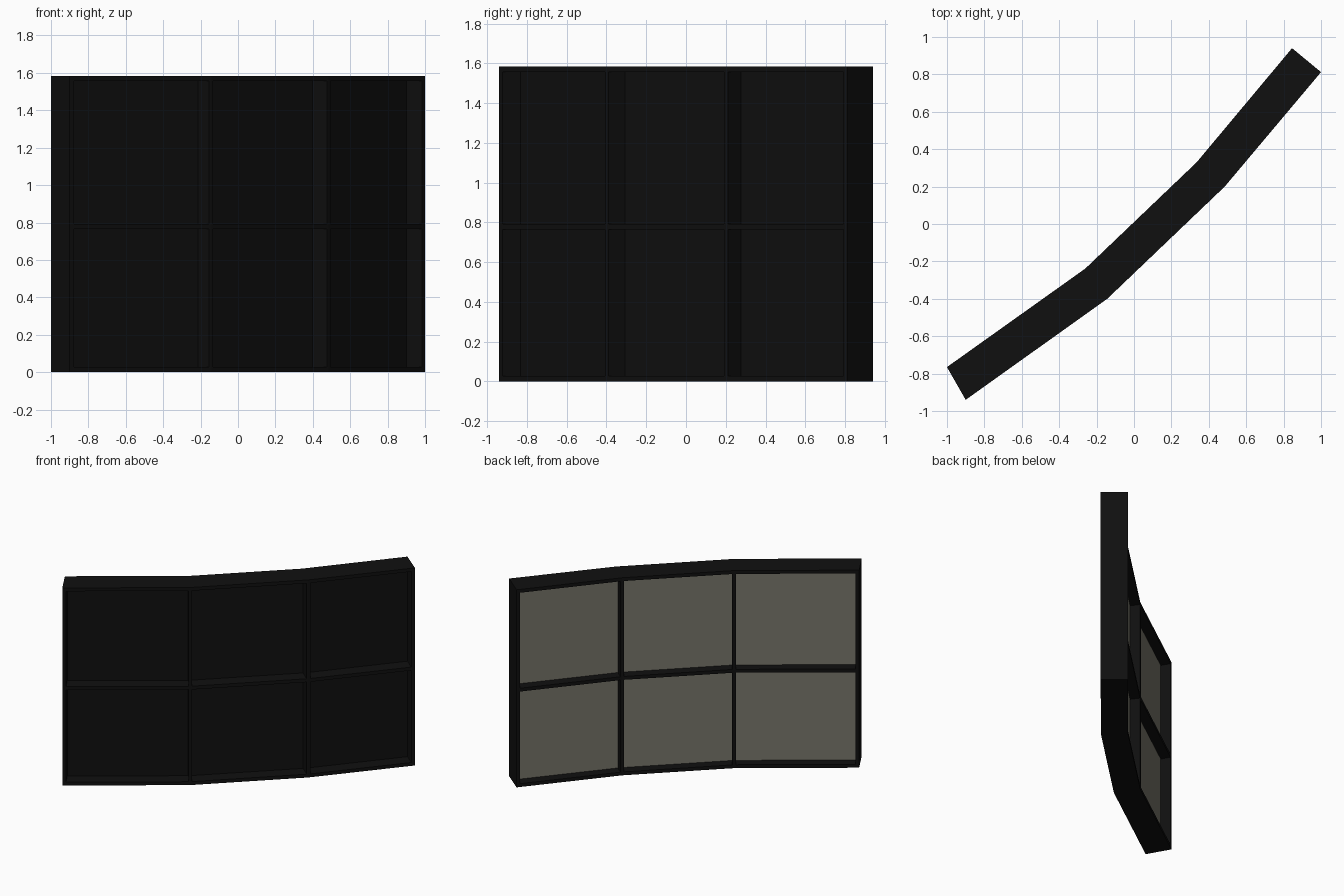
import bpy, bmesh
from mathutils import Vector

if "Cube" in bpy.data.objects:
    bpy.data.objects.remove(bpy.data.objects["Cube"])

# Plan of the faceted curve: matching stations along rear and front edges
BACK = [Vector(p) for p in ((-1.0, -0.765), (-0.26, -0.238), (0.335, 0.33), (0.845, 0.94))]
FRONT = [Vector(p) for p in ((-0.9, -0.94), (-0.143, -0.4), (0.485, 0.2), (1.0, 0.812))]
H = 1.584          # overall height
T = 0.027          # board thickness


def material(name, col):
    m = bpy.data.materials.new(name)
    m.diffuse_color = (*col, 1)
    m.use_nodes = True
    m.node_tree.nodes["Principled BSDF"].inputs["Base Color"].default_value = m.diffuse_color
    return m


black = material("black", (0.005, 0.005, 0.005))
tan = material("warm_grey", (0.185, 0.18, 0.145))


def plan(seg, dist, depth):
    """Point in plan: distance along a segment (negative = from its end), depth 0 rear to 1 front."""
    a = BACK[seg].lerp(FRONT[seg], depth)
    b = BACK[seg + 1].lerp(FRONT[seg + 1], depth)
    d = (b - a).normalized()
    return a + d * dist if dist >= 0 else b + d * dist


def prism(name, outline, z0, z1, mat):
    bm = bmesh.new()
    face = bm.faces.new([bm.verts.new((p.x, p.y, z0)) for p in outline])
    ext = bmesh.ops.extrude_face_region(bm, geom=[face])
    top = [v for v in ext["geom"] if isinstance(v, bmesh.types.BMVert)]
    bmesh.ops.translate(bm, vec=(0, 0, z1 - z0), verts=top)
    bmesh.ops.recalc_face_normals(bm, faces=bm.faces)
    me = bpy.data.meshes.new(name)
    bm.to_mesh(me)
    bm.free()
    me.materials.append(mat)
    ob = bpy.data.objects.new(name, me)
    bpy.context.collection.objects.link(ob)
    return ob


# Horizontal boards following the whole curve
levels = [(0, T), (0.765, 0.765 + T), (H - T, H)]
for name, (z0, z1) in zip(("bottom_board", "middle_shelf", "top_board"), levels):
    prism(name, FRONT + BACK[::-1], z0, z1, black)

rows = [(levels[i][1], levels[i + 1][0]) for i in range(2)]
for r, (z0, z1) in enumerate(rows):
    # Upright end boards
    prism(f"left_end_{r}", [BACK[0], FRONT[0], plan(0, T, 1), plan(0, T, 0)], z0, z1, black)
    prism(f"right_end_{r}", [BACK[3], FRONT[3], plan(2, -T, 1), plan(2, -T, 0)], z0, z1, black)
    # Mitred dividers at the bends
    for j in (1, 2):
        h = T / 2
        prism(f"divider_{j}_{r}", [plan(j - 1, -h, 0), BACK[j], plan(j, h, 0),
                                   plan(j, h, 1), FRONT[j], plan(j - 1, -h, 1)], z0, z1, black)
    # Recessed panels: pale rear sheet backed by a dark front sheet
    for s in range(3):
        a = T if s == 0 else T / 2
        b = -T if s == 2 else -T / 2
        for name, d0, d1, mat in (("rear_panel", 0.38, 0.43, tan), ("front_panel", 0.43, 0.48, black)):
            prism(f"{name}_{s}_{r}", [plan(s, a, d0), plan(s, b, d0),
                                      plan(s, b, d1), plan(s, a, d1)], z0, z1, mat)
